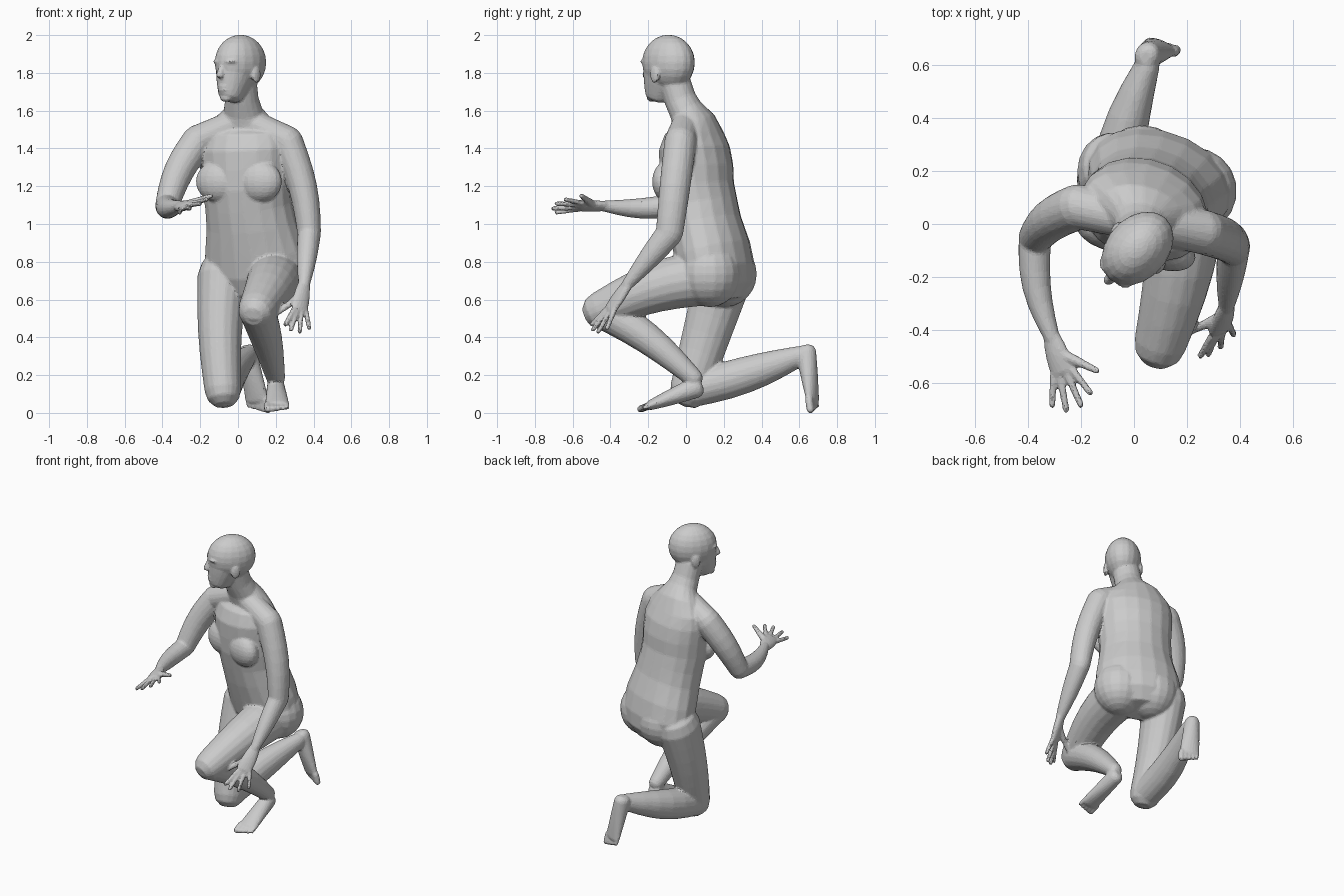
import bpy
import bmesh
from math import cos, sin, pi
from mathutils import Vector, Matrix

cube = bpy.data.objects.get("Cube")
if cube:
    bpy.data.objects.remove(cube, do_unlink=True)

bm = bmesh.new()
X = Vector((1, 0, 0))
STEPS = 6
SIDES = 18


def tube(centers, widths, depths, side, cap):
    """Skin over elliptical cross-sections, with a dome at both ends."""
    last = len(centers) - 1
    sections = []
    for i, center in enumerate(centers):
        along = (centers[min(i + 1, last)] - centers[max(i - 1, 0)]).normalized()
        across = (side - along * side.dot(along)).normalized()
        sections.append((center, along, across, widths[i], depths[i]))

    def dome(section, sign):
        center, along, across, width, depth = section
        reach = min(width, depth) * cap * sign
        return [(center + along * reach * sin(a), along, across, width * cos(a), depth * cos(a))
                for a in (pi / 6, pi / 3)]

    sections = dome(sections[0], -1)[::-1] + sections + dome(sections[-1], 1)
    rings = []
    for center, along, across, width, depth in sections:
        up = along.cross(across)
        angles = [2 * pi * k / SIDES for k in range(SIDES)]
        rings.append([bm.verts.new(center + across * width * cos(a) + up * depth * sin(a))
                      for a in angles])
    for ring, following in zip(rings, rings[1:]):
        for k in range(SIDES):
            j = (k + 1) % SIDES
            bm.faces.new((ring[k], ring[j], following[j], following[k]))
    bm.faces.new(rings[0][::-1])
    bm.faces.new(rings[-1])


def limb(start, end, r_start, r_end, swell=0, flat=(1, 1), bow=(0, 0, 0), side=X, cap=1):
    """Tapering tube that may swell, flatten and bow in the middle."""
    start, end, bow = Vector(start), Vector(end), Vector(bow)
    centers, widths, depths = [], [], []
    for i in range(STEPS + 1):
        t = i / STEPS
        arch = sin(pi * t)
        width = r_start + (r_end - r_start) * t + swell * arch
        centers.append(start.lerp(end, t) + bow * arch)
        widths.append(width)
        depths.append(width * (flat[0] + (flat[1] - flat[0]) * t))
    tube(centers, widths, depths, Vector(side), cap)


def ball(center, radii, yaw=0.0):
    """Ellipsoid with radii across, along and up, turned about the vertical."""
    matrix = (Matrix.Translation(center) @ Matrix.Rotation(yaw, 4, "Z")
              @ Matrix.Diagonal((*radii, 1)))
    bmesh.ops.create_uvsphere(bm, u_segments=SIDES, v_segments=12, radius=1, matrix=matrix)


def hand(wrist, knuckles, thumb_tip, side):
    """Flat palm with four fanned fingers and a thumb."""
    wrist, knuckles, side = Vector(wrist), Vector(knuckles), Vector(side).normalized()
    aim = (knuckles - wrist).normalized()
    limb(wrist, knuckles, .035, .05, swell=.005, flat=(.7, .4), side=side, cap=.6)
    for finger in range(4):
        t = finger / 1.5 - 1
        base = knuckles + side * .04 * t
        length = .145 - .03 * t * t
        limb(base, base + (aim + side * .4 * t).normalized() * length, .015, .013, side=side)
    limb(wrist.lerp(knuckles, .4), thumb_tip, .024, .013)


def foot(heel, sole, side):
    """Wedge from heel to the front of the sole, with toes from big to small."""
    heel, sole, side = Vector(heel), Vector(sole), Vector(side).normalized()
    aim = (sole - heel).normalized()
    limb(heel, sole, .048, .066, flat=(1.15, .4), side=side, cap=.8)
    for toe in range(5):
        t = toe / 2 - 1
        base = sole + side * .052 * t
        limb(base, base + aim * (.045 - .01 * t), .017 - .004 * t, .016 - .004 * t, side=side)


# torso and neck, twisted towards the right: x, y, z, half width, half depth
TWIST = Vector((.94, -.33, 0))
TORSO = [(.1, .165, .75, .285, .19), (.09, .14, .86, .275, .195), (.07, .1, 1, .245, .19),
         (.055, .08, 1.1, .235, .19), (.045, .06, 1.2, .24, .19), (.04, .055, 1.3, .245, .19),
         (.035, .045, 1.4, .25, .18), (.03, .045, 1.48, .23, .145), (.03, .04, 1.54, .17, .11),
         (.027, 0, 1.6, .105, .09), (.02, -.03, 1.66, .09, .085), (.012, -.06, 1.75, .088, .085)]
tube([Vector(row[:3]) for row in TORSO], [row[3] for row in TORSO],
     [row[4] for row in TORSO], TWIST, 1)

# chest and buttocks
CHEST = Vector((.005, -.06, 1.225))
for s in (-1, 1):
    ball(CHEST + TWIST * s * .115, (.125, .075, .11), -.34)
ball((.225, .125, .735), (.165, .165, .175))
ball((.03, .205, .735), (.17, .17, .175))

# shoulders sloping down from the neck
RIGHT_SHOULDER, LEFT_SHOULDER = (-.21, .065, 1.44), (.26, -.03, 1.435)
for shoulder in (RIGHT_SHOULDER, LEFT_SHOULDER):
    limb((.03, .01, 1.55), shoulder, .075, .085, side=(0, 0, 1))

# head, turned further to the right
TURN = -.74
FORWARD, ASIDE = Vector((sin(TURN), -cos(TURN), 0)), Vector((cos(TURN), sin(TURN), 0))


def face(forward, aside, height):
    return Vector((.012, -.094, height)) + FORWARD * forward + ASIDE * aside


ball(face(-.002, 0, 1.855), (.117, .158, .147), TURN)
limb(face(.025, 0, 1.84), face(.075, 0, 1.69), .105, .066, swell=.004, flat=(1.2, 1.15),
     side=ASIDE, cap=.7)

# nose, lips and chin
limb(face(.143, 0, 1.84), face(.162, 0, 1.785), .013, .02, side=ASIDE, cap=.7)
for lip in (1.728, 1.71):
    ball(face(.138, 0, lip), (.033, .015, .009), TURN)
ball(face(.115, 0, 1.668), (.035, .025, .022), TURN)

# brows, eyes and ears
for s in (-1, 1):
    ball(face(.128, s * .045, 1.86), (.035, .022, .012), TURN + s * .35)
    ball(face(.12, s * .042, 1.825), (.02, .018, .011), TURN)
    ball(face(-.005, s * .112, 1.79), (.014, .03, .046), TURN)

# right arm, bent and reaching forward
ELBOW, WRIST = (-.375, -.055, 1.1), (-.31, -.43, 1.095)
limb(RIGHT_SHOULDER, ELBOW, .087, .064, swell=.005, bow=(-.02, .01, .01))
limb(ELBOW, WRIST, .062, .03, swell=.008, bow=(-.025, 0, -.015))
hand(WRIST, (-.27, -.56, 1.095), (-.14, -.555, 1.15), (.85, .3, .4))

# left arm, hanging beside the knee
ELBOW, WRIST = (.377, -.088, .95), (.35, -.31, .68)
limb(LEFT_SHOULDER, ELBOW, .085, .063, swell=.002, flat=(1, 1.15), bow=(.025, 0, 0))
limb(ELBOW, WRIST, .062, .031, swell=.006, flat=(1.15, 1))
hand(WRIST, (.325, -.4, .55), (.205, -.41, .525), (.75, .6, .1))

# left leg, foot planted in front
KNEE, ANKLE = (.1, -.45, .545), (.2, .04, .185)
limb((.2, .12, .72), KNEE, .152, .1, swell=.006, bow=(.02, 0, .03))
limb(KNEE, ANKLE, .097, .05, swell=.01, bow=(0, 0, .03))
foot((.2, .055, .135), (.208, -.19, .04), X)

# right leg, kneeling with the foot upright behind
KNEE, ANKLE = (-.08, .02, .12), (.05, .6, .3)
limb((-.08, .2, .72), KNEE, .135, .097, flat=(1.13, 1.1), bow=(-.015, 0, 0))
limb(KNEE, ANKLE, .093, .048, swell=.02, flat=(1, 1.15), bow=(-.03, 0, -.01))
foot((.05, .635, .325), (.1, .67, .07), (-.93, .37, 0))

# one continuous faceted skin over all the parts
bmesh.ops.recalc_face_normals(bm, faces=bm.faces)
mesh = bpy.data.meshes.new("kneeling_body")
bm.to_mesh(mesh)
bm.free()
body = bpy.data.objects.new("kneeling_body", mesh)
bpy.context.collection.objects.link(body)

skin = bpy.data.materials.new("plain_grey")
skin.use_nodes = True
grey = (.6, .6, .6, 1)
skin.diffuse_color = grey
for node in skin.node_tree.nodes:
    if node.type == "BSDF_PRINCIPLED":
        node.inputs["Base Color"].default_value = grey
mesh.materials.append(skin)

blend = body.modifiers.new("blend", "REMESH")
blend.mode = "VOXEL"
blend.voxel_size = .0075
soften = body.modifiers.new("soften", "SMOOTH")
soften.factor = .5
soften.iterations = 6
facet = body.modifiers.new("facet", "DECIMATE")
facet.ratio = .13
